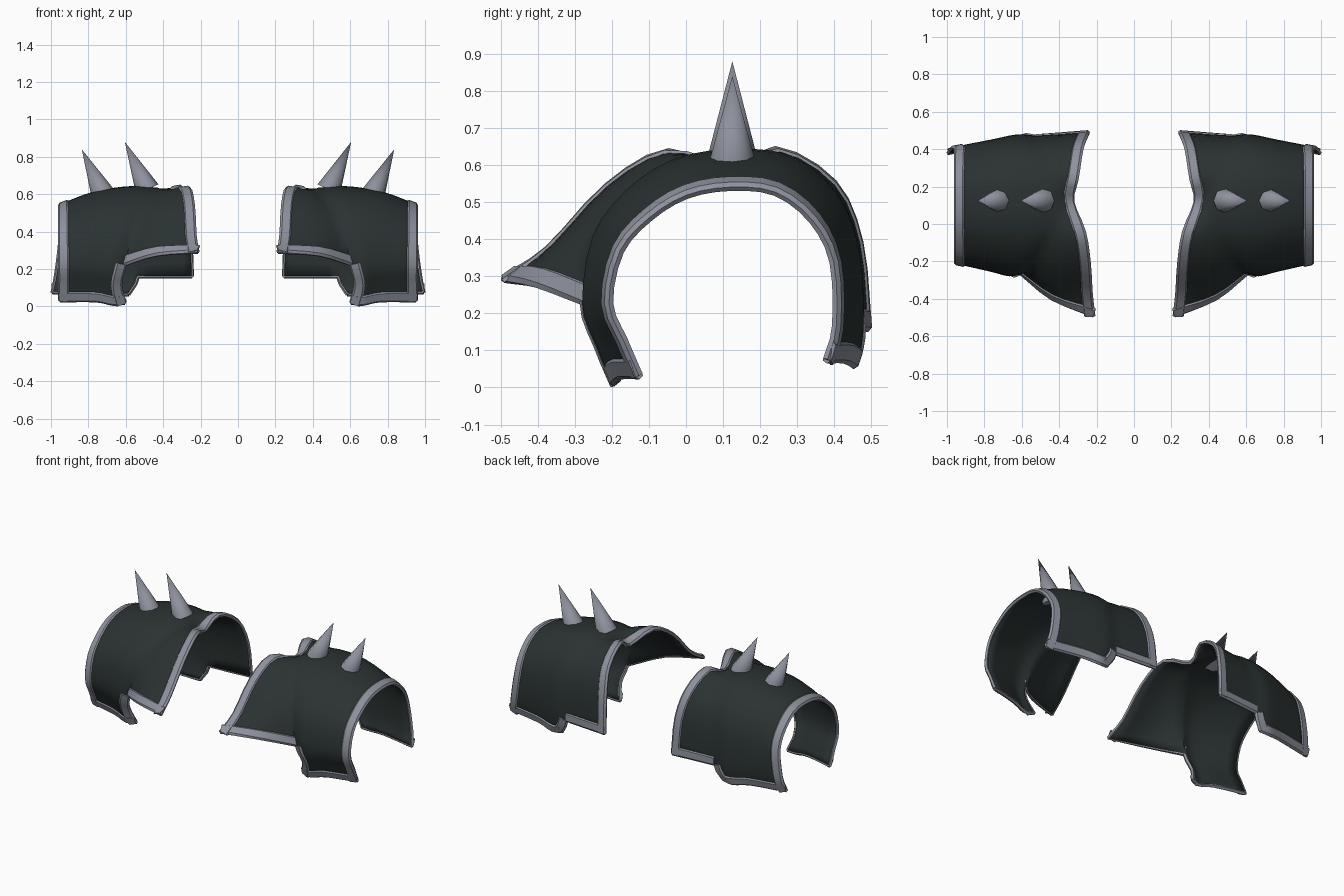
import bpy
import bmesh
import math
from mathutils import Vector

if "Cube" in bpy.data.objects:
    bpy.data.objects.remove(bpy.data.objects["Cube"])

STEP = 3                           # subdivisions between control points
NOTCH_LOW, NOTCH_HIGH = 2, 10      # rows where the inner flap begins and ends
AXIS_Y, AXIS_Z = 0.12, 0.27        # middle of the arm opening


def material(name, color):
    mat = bpy.data.materials.new(name)
    mat.use_nodes = True
    mat.diffuse_color = (*color, 1)
    mat.node_tree.nodes["Principled BSDF"].inputs["Base Color"].default_value = (*color, 1)
    return mat


PLATE = material("dark green grey", (0.023, 0.032, 0.031))
METAL = material("steel grey", (0.27, 0.285, 0.335))


def finish(name, bm, mat, angle, thickness=0):
    """Turn a bmesh into a smooth object mirrored to the other shoulder."""
    bmesh.ops.recalc_face_normals(bm, faces=bm.faces)
    mesh = bpy.data.meshes.new(name)
    bm.to_mesh(mesh)
    bm.free()
    mesh.materials.append(mat)
    obj = bpy.data.objects.new(name, mesh)
    bpy.context.collection.objects.link(obj)
    bpy.ops.object.select_all(action="DESELECT")
    obj.select_set(True)
    bpy.context.view_layer.objects.active = obj
    bpy.ops.object.shade_smooth_by_angle(angle=math.radians(angle))
    if thickness:
        solid = obj.modifiers.new("Thickness", "SOLIDIFY")
        solid.thickness = thickness
        solid.offset = 0
    mirror = obj.modifiers.new("Mirror", "MIRROR")
    mirror.use_mirror_merge = False


def smooth_path(points):
    """Catmull-Rom curve through the control points."""
    ext = [2 * points[0] - points[1], *points, 2 * points[-1] - points[-2]]
    out = []
    for a, b, c, d in zip(ext, ext[1:], ext[2:], ext[3:]):
        for i in range(STEP):
            t = i / STEP
            out.append(b + 0.5 * t * (c - a + t * (2 * a - 5 * b + 4 * c - d
                                                   + t * (3 * (b - c) + d - a))))
    return out + [points[-1]]


def patch(stations):
    """Grid of points [column][row] lofted through station curves."""
    rows = [smooth_path(list(row)) for row in zip(*stations)]
    return [list(col) for col in zip(*rows)]


def shrink(curve, x, front, back, top):
    """Narrower copy of an arch, pinched above and below the middle."""
    out = []
    for p in curve:
        side, up = p.y - AXIS_Y, p.z - AXIS_Z
        pinch = 2 * (1 - front) * abs(up)
        back_flare = max(0, x - 0.8) * (side > 0) * max(0, -up) * 1.3
        out.append(Vector((x + back_flare,
                           AXIS_Y + side * ((front if side < 0 else back) - pinch),
                           AXIS_Z + up * (top if up > 0 else 0.95))))
    return out


# Control arches, running from the front hem over the top to the back hem
crease = [Vector(p) for p in (
    (0.605, -0.185, 0.02), (0.63, -0.225, 0.12), (0.605, -0.26, 0.225),
    (0.555, -0.235, 0.4), (0.5, -0.15, 0.52), (0.43, -0.03, 0.6),
    (0.43, 0.12, 0.628), (0.46, 0.28, 0.61), (0.5, 0.4, 0.51),
    (0.53, 0.455, 0.36), (0.535, 0.465, 0.16), (0.585, 0.445, 0.065))]
inner = [Vector(p) for p in (
    (0.215, -0.49, 0.292), (0.23, -0.37, 0.37), (0.24, -0.21, 0.54),
    (0.265, -0.045, 0.632), (0.33, 0.12, 0.572), (0.305, 0.24, 0.638),
    (0.28, 0.395, 0.55), (0.255, 0.465, 0.39), (0.245, 0.488, 0.16))]
flap_middle = []
for i, (a, b) in enumerate(zip(inner, crease[NOTCH_LOW:NOTCH_HIGH + 1])):
    bulge = max(0, 1 - i / 4)
    flap_middle.append((a + b) / 2 + bulge * Vector((0.025, -0.025, 0.018)))
arm_middle = shrink(crease, 0.76, 0.975, 0.945, 0.95)
centre = Vector((0, AXIS_Y, AXIS_Z))
swell = []                         # fullest arch, just outside the crease
for a, b in zip(crease, arm_middle):
    mid = a.lerp(b, 0.4)
    out = mid - centre
    out.x = 0
    swell.append(mid + out * 0.045)

crease_path = smooth_path(crease)
low, high = NOTCH_LOW * STEP, NOTCH_HIGH * STEP
main = patch([crease_path, smooth_path(swell), smooth_path(arm_middle),
              smooth_path(shrink(crease, 0.952, 0.87, 0.85, 0.755))])
flap = patch([smooth_path(inner), smooth_path(flap_middle), crease_path[low:high + 1]])

# Shoulder plate: the arm arch and the flared flap meet along the crease
bm = bmesh.new()
for grid in (main, flap):
    verts = [[bm.verts.new(p) for p in col] for col in grid]
    for left, right in zip(verts, verts[1:]):
        for a, b, c, d in zip(left, left[1:], right[1:], right):
            bm.faces.new((a, b, c, d))
bmesh.ops.remove_doubles(bm, verts=bm.verts, dist=0.0005)
finish("shoulder_plates", bm, PLATE, 50, thickness=0.014)


# Metal trim: a band on the outside that just wraps each open edge
BAND = [(0.052, 0.005), (0.044, 0.014), (0.002, 0.014), (-0.01, 0.004),
        (-0.005, -0.009), (0.003, -0.009), (0.006, 0.002)]


def trim(name, edge, inside):
    bm = bmesh.new()
    rings = []
    last = len(edge) - 1
    for i, (p, q) in enumerate(zip(edge, inside)):
        along = (edge[min(i + 1, last)] - edge[max(i - 1, 0)]).normalized()
        inward = q - p
        inward = (inward - along * inward.dot(along)).normalized()
        normal = along.cross(inward)
        if normal.dot(p - Vector((p.x, AXIS_Y, AXIS_Z))) < 0:
            normal.negate()
        rings.append([bm.verts.new(p + inward * u + normal * v) for u, v in BAND])
    count = len(BAND)
    for r, s in zip(rings, rings[1:]):
        for k in range(count):
            m = (k + 1) % count
            bm.faces.new((r[k], r[m], s[m], s[k]))
    bm.faces.new(rings[0])
    bm.faces.new(rings[-1])
    finish(name, bm, METAL, 35)


def row(grid, r):
    return [col[r] for col in grid]


trim("arm_opening_trim", main[-1], main[-2])
trim("neck_trim", flap[0], flap[1])
trim("front_hem_trim", row(main, 0), row(main, 1))
trim("back_hem_trim", row(main, -1), row(main, -2))
trim("flap_front_trim", row(flap, 0), row(flap, 1))
trim("flap_back_trim", row(flap, -1), row(flap, -2))
trim("front_notch_trim", main[0][:low + 1], main[1][:low + 1])
trim("back_notch_trim", main[0][high:], main[1][high:])


# Spikes: eight-sided cones leaning outward
def spike(name, base, tip):
    base, tip = Vector(base), Vector(tip)
    axis = tip - base
    bm = bmesh.new()
    bmesh.ops.create_cone(bm, cap_ends=True, segments=8, radius1=0.066, radius2=0,
                          depth=axis.length)
    bmesh.ops.remove_doubles(bm, verts=bm.verts, dist=0.0005)
    turn = axis.to_track_quat("Z", "Y").to_matrix()
    for v in bm.verts:
        v.co = turn @ v.co + (base + tip) / 2
    finish(name, bm, METAL, 50)


spike("inner_spikes", (0.485, 0.125, 0.625), (0.605, 0.125, 0.88))
spike("outer_spikes", (0.72, 0.125, 0.595), (0.835, 0.125, 0.84))
